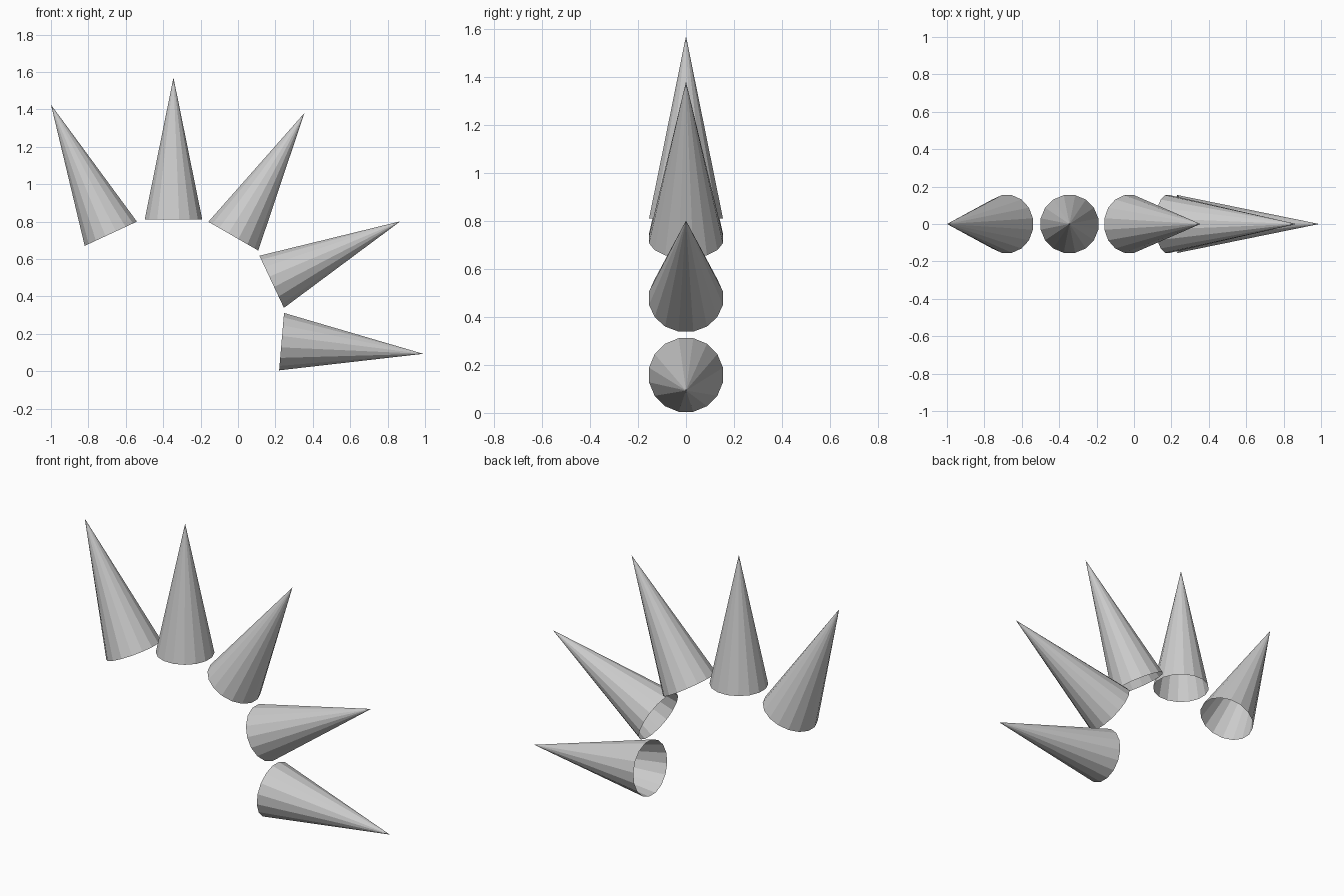
import bpy, bmesh, math
from mathutils import Matrix, Vector

if "Cube" in bpy.data.objects:
    bpy.data.objects.remove(bpy.data.objects["Cube"])

SIDES, RADIUS, HEIGHT = 16, 0.157, 0.76


def spike(name, base, tip):
    """Open-bottomed faceted cone from base centre towards tip, in the XZ plane."""
    bm = bmesh.new()
    # flats, not corners, face the sides
    turn = Matrix.Rotation(math.pi / SIDES, 4, 'Z')
    bmesh.ops.create_cone(bm, cap_ends=False, segments=SIDES, radius1=RADIUS,
                          radius2=0, depth=HEIGHT,
                          matrix=Matrix.Translation((0, 0, HEIGHT / 2)) @ turn)
    bmesh.ops.remove_doubles(bm, verts=bm.verts, dist=1e-5)
    mesh = bpy.data.meshes.new(name)
    bm.to_mesh(mesh)
    bm.free()
    obj = bpy.data.objects.new(name, mesh)
    bpy.context.collection.objects.link(obj)
    dx, dz = tip[0] - base[0], tip[1] - base[1]
    obj.location = Vector((base[0], 0, base[1]))
    obj.rotation_euler = (0, math.atan2(dx, dz), 0)


# Fan of five spikes: (base centre, tip) as x, z
fan = [((-0.68, 0.735), (-1.0, 1.425)),
       ((-0.345, 0.81), (-0.345, 1.57)),
       ((-0.025, 0.722), (0.355, 1.38)),
       ((0.18, 0.478), (0.865, 0.80)),
       ((0.233, 0.158), (0.99, 0.093))]
for i, (base, tip) in enumerate(fan):
    spike(f"spike_{i + 1}", base, tip)
